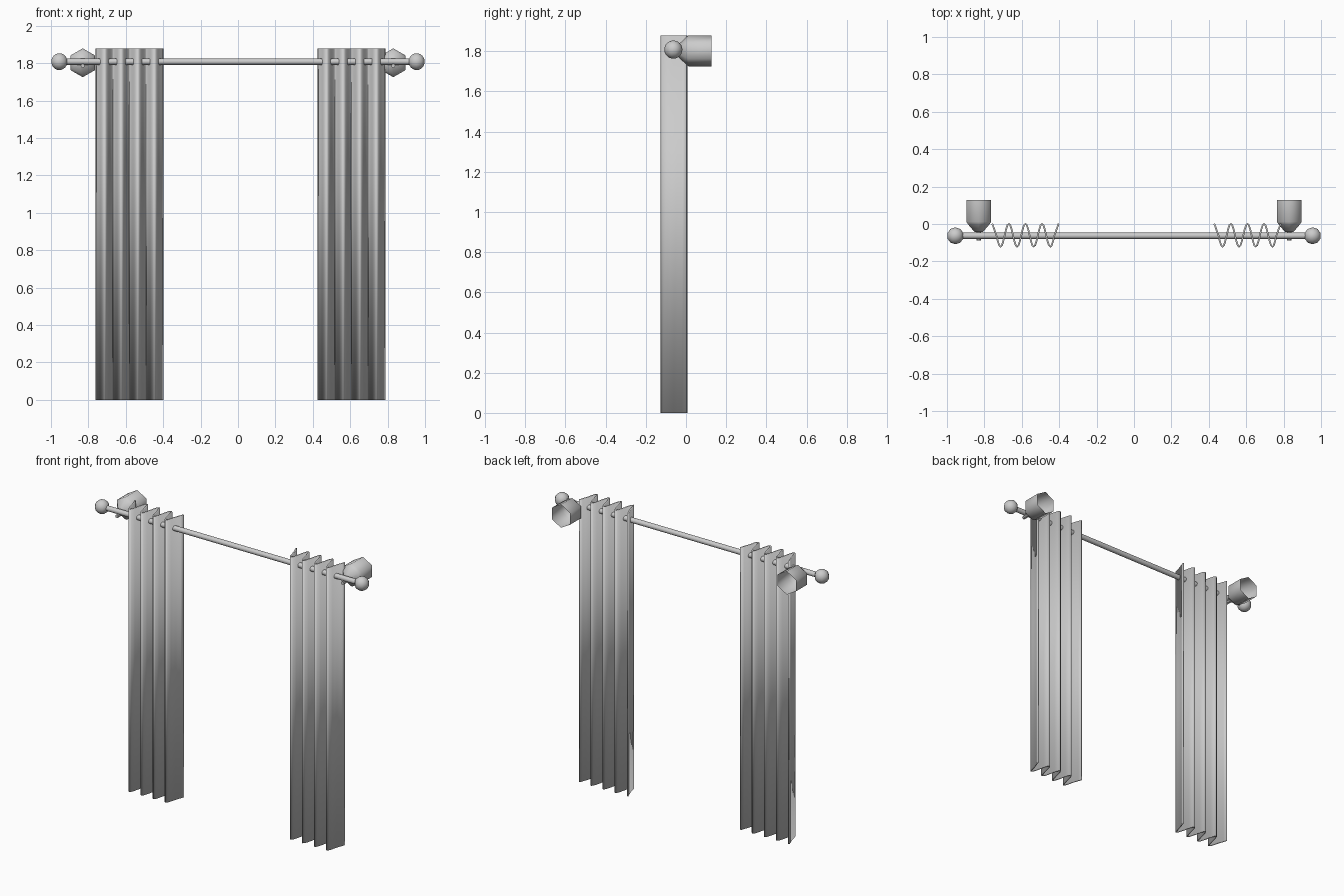
import bpy, bmesh, math
from mathutils import Matrix, Vector

if "Cube" in bpy.data.objects:
    bpy.data.objects.remove(bpy.data.objects["Cube"])

ROD_Y, ROD_Z = -0.063, 1.808


def finish(name, bm, angle=40):
    me = bpy.data.meshes.new(name)
    bm.to_mesh(me)
    bm.free()
    ob = bpy.data.objects.new(name, me)
    bpy.context.collection.objects.link(ob)
    bpy.ops.object.select_all(action='DESELECT')
    ob.select_set(True)
    bpy.context.view_layer.objects.active = ob
    bpy.ops.object.shade_smooth_by_angle(angle=math.radians(angle))
    return ob


def cylinder(name, centre, radius, length, axis, sides):
    bm = bmesh.new()
    turn = Vector((0, 0, 1)).rotation_difference(Vector(axis)).to_matrix().to_4x4()
    bmesh.ops.create_cone(bm, cap_ends=True, segments=sides, radius1=radius, radius2=radius,
                          depth=length, matrix=Matrix.Translation(centre) @ turn)
    return finish(name, bm)


def finial(name, x):
    bm = bmesh.new()
    bmesh.ops.create_uvsphere(bm, u_segments=10, v_segments=12, radius=0.045,
                              matrix=Matrix.Translation((x, ROD_Y, ROD_Z)))
    return finish(name, bm, 60)


def wall_cup(name, x, z):
    # Six-sided cup, open at the wall side: (y, radius) profile
    profile = [(0.127, 0.077), (0.012, 0.077), (-0.004, 0.064), (-0.043, 0.026)]
    bm = bmesh.new()
    rings = []
    for y, r in profile:
        rings.append([bm.verts.new((x + r * math.sin(i * math.pi / 3), y,
                                    z + r * math.cos(i * math.pi / 3))) for i in range(6)])
    for a, b in zip(rings, rings[1:]):
        for i in range(6):
            j = (i + 1) % 6
            bm.faces.new((a[i], a[j], b[j], b[i]))
    bm.faces.new(rings[-1])
    bmesh.ops.recalc_face_normals(bm, faces=bm.faces)
    return finish(name, bm, 65)


def curtain(name, x0, width=0.355, folds=4, height=1.877):
    # Wavy sheet, thickened
    bm = bmesh.new()
    steps = folds * 12
    mid, amp = -0.06, 0.062
    prev = None
    for i in range(steps + 1):
        t = i / steps
        x = x0 + width * t
        y = mid + amp * math.cos(2 * math.pi * folds * t)
        # straight flared edges at both ends
        edge = min(t, 1 - t) * folds * 2
        if edge < 0.5:
            y = mid + amp * (1 - 2 * edge)
        cur = (bm.verts.new((x, y, 0)), bm.verts.new((x, y, height)))
        if prev:
            bm.faces.new((prev[0], cur[0], cur[1], prev[1]))
        prev = cur
    ob = finish(name, bm, 50)
    mod = ob.modifiers.new("thickness", 'SOLIDIFY')
    mod.thickness = 0.009
    mod.offset = 0
    return ob


# Rod
cylinder("curtain_rod", (0, ROD_Y, ROD_Z), 0.017, 1.86, (1, 0, 0), 16)

# Finials, wall cups and rod rests at both ends
for side, s in (("left", -1), ("right", 1)):
    finial(side + "_finial", s * 0.955)
    wall_cup(side + "_wall_cup", s * 0.83, 1.802)
    cylinder(side + "_rod_rest", (s * 0.83, -0.06, 1.786), 0.011, 0.056, (0, 1, 0), 8)

# Curtains
curtain("left_curtain", -0.758)
curtain("right_curtain", 0.429)
